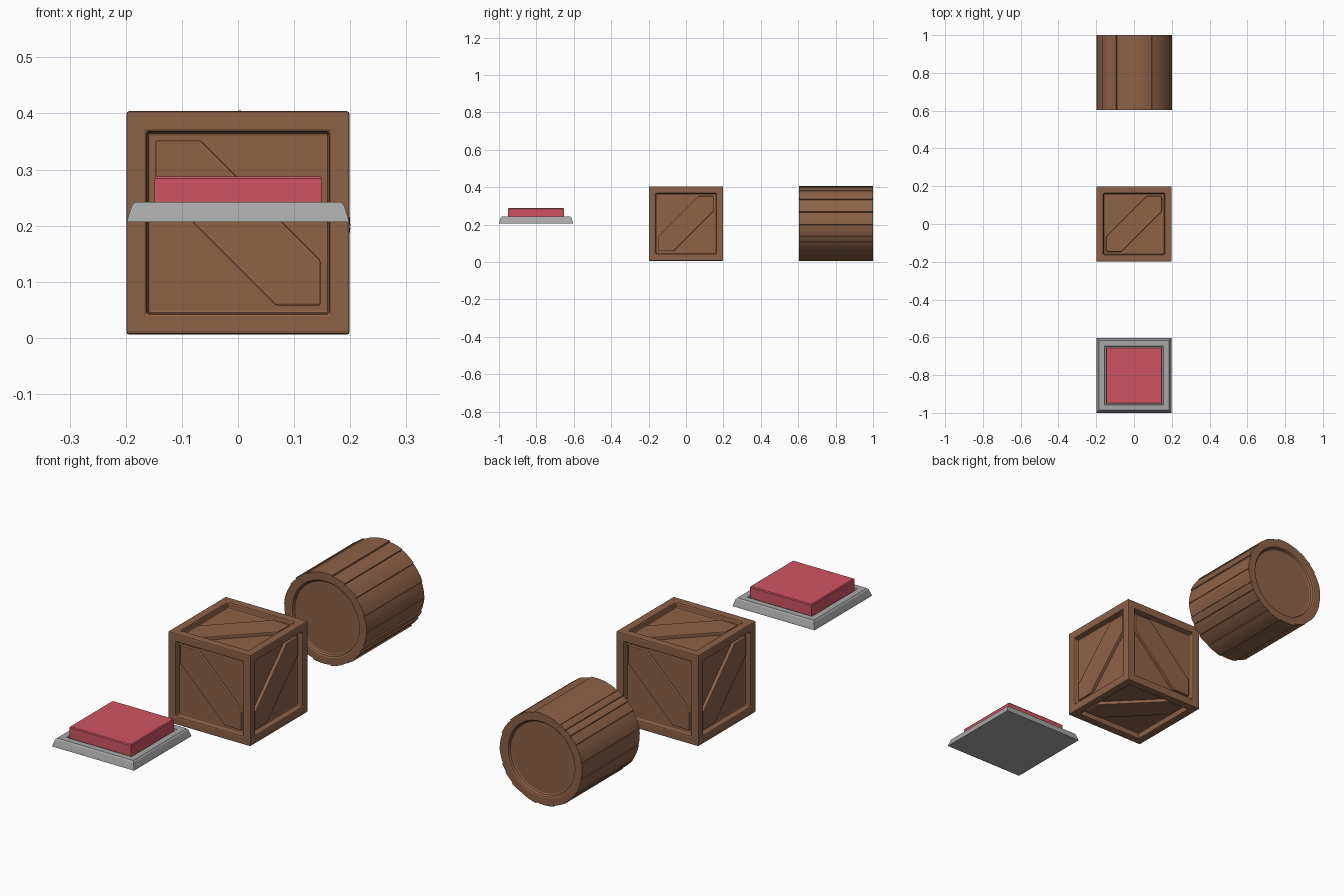
import bpy, bmesh, math, random
from mathutils import Vector

if "Cube" in bpy.data.objects:
    bpy.data.objects.remove(bpy.data.objects["Cube"])

random.seed(4)
CZ = 0.205  # shared centre height of crate and barrel


def material(name, rgb):
    m = bpy.data.materials.new(name)
    m.diffuse_color = (*rgb, 1)
    m.use_nodes = True
    m.node_tree.nodes["Principled BSDF"].inputs["Base Color"].default_value = m.diffuse_color
    return m


WOOD = material("brown wood", (0.265, 0.122, 0.064))
GREY = material("grey metal", (0.39, 0.39, 0.39))
RED = material("red plastic", (0.63, 0.09, 0.125))


def finish(name, bm, mat, bevel=0, smooth=None):
    bmesh.ops.recalc_face_normals(bm, faces=bm.faces[:])
    me = bpy.data.meshes.new(name)
    bm.to_mesh(me)
    bm.free()
    me.materials.append(mat)
    ob = bpy.data.objects.new(name, me)
    bpy.context.collection.objects.link(ob)
    if bevel:
        b = ob.modifiers.new("bevel", 'BEVEL')
        b.width, b.segments = bevel, 2
        b.limit_method, b.angle_limit = 'ANGLE', math.radians(40)
    if smooth:
        bpy.ops.object.select_all(action='DESELECT')
        bpy.context.view_layer.objects.active = ob
        ob.select_set(True)
        bpy.ops.object.shade_smooth_by_angle(angle=math.radians(smooth))
    return ob


def loft(bm, rings):
    """Skin equal-length rings of points and close both ends."""
    vs = [[bm.verts.new(p) for p in r] for r in rings]
    n = len(vs[0])
    for a, b in zip(vs, vs[1:]):
        for i in range(n):
            j = (i + 1) % n
            bm.faces.new((a[i], a[j], b[j], b[i]))
    bm.faces.new(vs[0])
    bm.faces.new(vs[-1])


# crate body: a cube with a recessed panel on every side
H, P, DEPTH = 0.199, 0.147, 0.025
bm = bmesh.new()
bmesh.ops.create_cube(bm, size=2 * H)
sides = bm.faces[:]
bmesh.ops.inset_individual(bm, faces=sides, thickness=H - P)
bmesh.ops.inset_individual(bm, faces=sides, thickness=0.002, depth=-DEPTH)
bmesh.ops.translate(bm, verts=bm.verts[:], vec=(0, 0, CZ))
finish("crate_body", bm, WOOD, bevel=0.005)

# diagonal brace boards, clipped by the frame, one per panel
X, Y, Z = Vector((1, 0, 0)), Vector((0, 1, 0)), Vector((0, 0, 1))
Q = P - 0.08 
HEX = [(-P, -P), (-Q, -P), (P, Q), (P, P), (Q, P), (-P, -Q)]
BRACES = {"front": (-Y, X, -Z), "back": (Y, X, Z), "right": (X, Y, Z),
          "left": (-X, Y, -Z), "top": (Z, X, Y), "bottom": (-Z, X, -Y)}
for side, (n, u, v) in BRACES.items():
    bm = bmesh.new()
    loft(bm, [[Z * CZ + n * h + u * a + v * b for a, b in HEX]
              for h in (H - DEPTH - 0.004, H - 0.011)])
    finish(side + "_brace", bm, WOOD, bevel=0.003)

# barrel: uneven, slightly tilted staves with thin grooves, recessed ends
CUTS = [-2, 18, 41, 62, 80, 118, 127, 136, 148, 170, 191, 213, 234,
        252, 277, 298, 315, 330, 340, 358]
profile = []
for a0, a1 in zip(CUTS, CUTS[1:]):
    tilt = random.uniform(-0.0035, 0.0035)
    for k in range(5):
        t = k / 4
        r = 0.1985 + tilt * (2 * t - 1)
        profile.append((math.radians(a0 + 0.4 + (a1 - a0 - 0.8) * t), r))
    profile.append((math.radians(a1), 0.192))


def ring(y, radius=None):
    return [(math.cos(a) * (radius or r), y, CZ + math.sin(a) * (radius or r))
            for a, r in profile]


bm = bmesh.new()
y0, y1 = 0.603, 1.0
loft(bm, [ring(y0 + 0.016, 0.152), ring(y0 + 0.013, 0.157), ring(y0 + 0.003, 0.161),
          ring(y0, 0.166), ring(y0), ring(y1), ring(y1, 0.166),
          ring(y1 - 0.003, 0.161), ring(y1 - 0.013, 0.157), ring(y1 - 0.016, 0.152)])
finish("barrel", bm, WOOD, smooth=25)


def square(half, z):
    return [(sx * half, -0.802 + sy * half, z)
            for sx, sy in ((-1, -1), (1, -1), (1, 1), (-1, 1))]


# floor button: sloped grey plate with a shallow groove around the red pad
bm = bmesh.new()
loft(bm, [square(0.198, 0.207), square(0.196, 0.215), square(0.189, 0.236),
          square(0.184, 0.242), square(0.157, 0.242), square(0.153, 0.234)])
finish("button_plate", bm, GREY)

bm = bmesh.new()
loft(bm, [square(0.149, 0.23), square(0.149, 0.284), square(0.146, 0.288)])
finish("button_pad", bm, RED)
